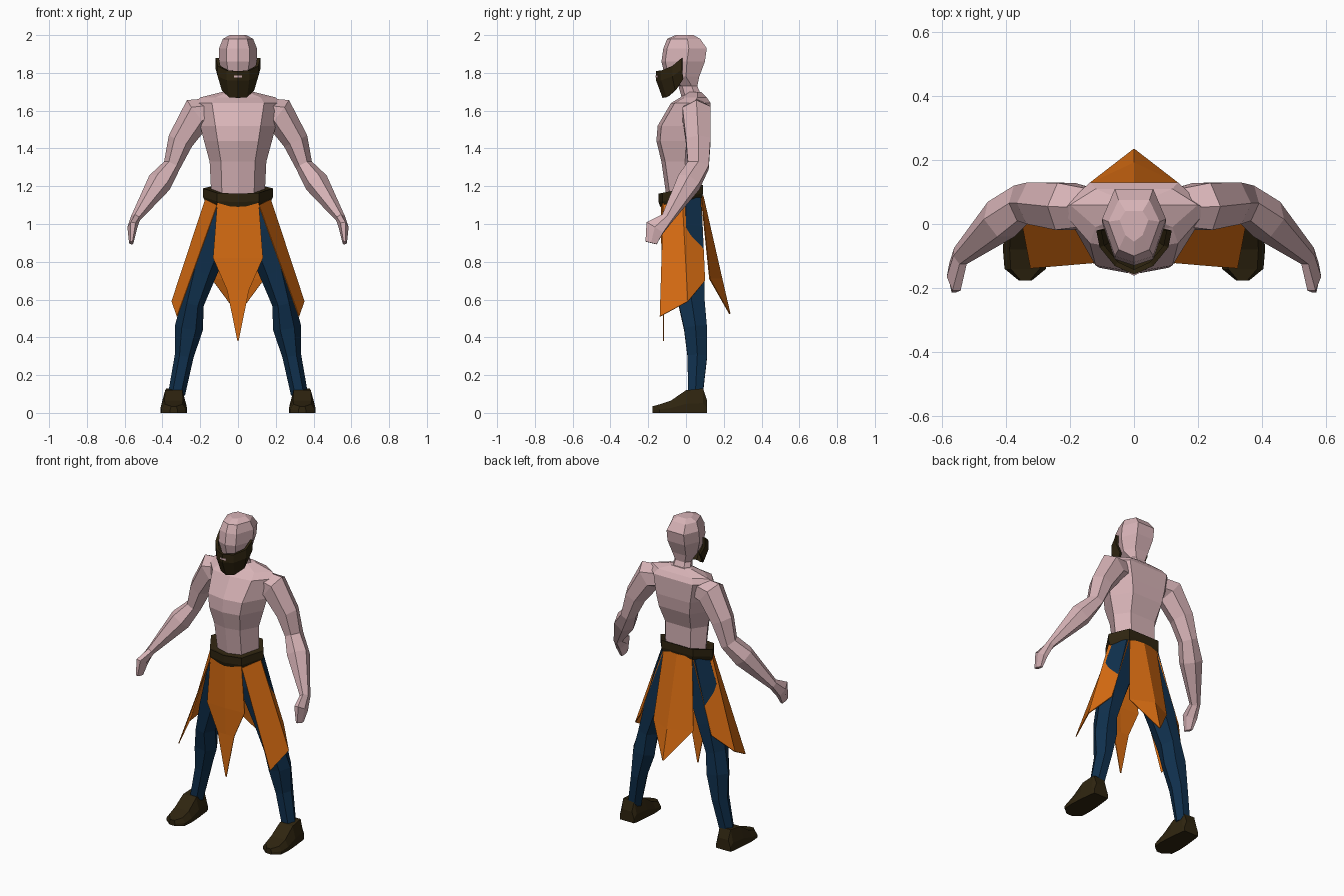
import bpy, bmesh, math
from mathutils import Vector

if "Cube" in bpy.data.objects:
    bpy.data.objects.remove(bpy.data.objects["Cube"], do_unlink=True)


def make_material(name, red, green, blue):
    material = bpy.data.materials.new(name)
    material.use_nodes = True
    color = (red, green, blue, 1)
    material.diffuse_color = color
    shader = material.node_tree.nodes["Principled BSDF"]
    shader.inputs["Base Color"].default_value = color
    return material


skin = make_material("skin", red=.68, green=.45, blue=.47)
orange = make_material("orange cloth", red=.68, green=.15, blue=.006)
navy = make_material("dark blue cloth", red=.005, green=.03, blue=.075)
brown = make_material("dark brown", red=.028, green=.018, blue=.005)


def build(name, rows, material, closed=True, mirror=False, thickness=0):
    """Bridge rows of points; closed rows become a capped tube."""
    bm = bmesh.new()
    rings = [[bm.verts.new(point) for point in row] for row in rows]
    count = len(rings[0])
    for lower, upper in zip(rings, rings[1:]):
        for i in range(count if closed else count - 1):
            j = (i + 1) % count
            bm.faces.new((lower[i], lower[j], upper[j], upper[i]))
    if closed:
        bm.faces.new(rings[0])
        bm.faces.new(rings[-1])
    bmesh.ops.recalc_face_normals(bm, faces=bm.faces)
    mesh = bpy.data.meshes.new(name)
    bm.to_mesh(mesh)
    bm.free()
    mesh.materials.append(material)
    part = bpy.data.objects.new(name, mesh)
    bpy.context.collection.objects.link(part)
    if mirror:
        part.modifiers.new("Mirror", "MIRROR")
    if thickness:
        solidify = part.modifiers.new("Solidify", "SOLIDIFY")
        solidify.thickness = thickness
        solidify.offset = 0


def section(z, width, front, back):
    """Symmetric eight-sided body section, pointed at the front and flat behind."""
    side = (front + back) / 2 + .02
    half = [(width * .6, front + .02), (width, side), (width * .6, back)]
    other = [(-x, y) for x, y in reversed(half)]
    outline = [(0, front), *half, (0, back), *other]
    return [(x, y, z) for x, y in outline]


def build_limb(name, material, joints, sides=6):
    """Sweep a six-sided tube through joints, square to the path."""
    centers = [Vector(center) for center, width, depth in joints]
    rows = []
    for i, (center, width, depth) in enumerate(joints):
        before = centers[max(i - 1, 0)]
        after = centers[min(i + 1, len(centers) - 1)]
        along = (after - before).normalized()
        across = Vector((-along.z, 0, along.x)).normalized()
        deep = across.cross(along)
        row = []
        for step in range(sides):
            angle = math.tau * step / sides
            offset = across * width * math.cos(angle) + deep * depth * math.sin(angle)
            row.append(centers[i] + offset)
        rows.append(row)
    build(name, rows, material, mirror=True)


# Torso, from the waist to the base of the neck
build("torso", [
    section(z=1.12, width=.14, front=-.1, back=.08),
    section(z=1.33, width=.15, front=-.13, back=.08),
    section(z=1.44, width=.18, front=-.157, back=.12),
    section(z=1.52, width=.2, front=-.15, back=.13),
    section(z=1.64, width=.23, front=-.08, back=.13),
    section(z=1.67, width=.2, front=-.03, back=.11),
    section(z=1.7, width=.08, front=0, back=.08),
], skin)

# Neck and bald head
build("head", [
    section(z=1.66, width=.07, front=-.02, back=.09),
    section(z=1.73, width=.055, front=-.04, back=.06),
    section(z=1.78, width=.08, front=-.11, back=.07),
    section(z=1.86, width=.1, front=-.13, back=.1),
    section(z=1.93, width=.1, front=-.12, back=.11),
    section(z=1.98, width=.08, front=-.1, back=.075),
    section(z=2, width=.045, front=-.055, back=.04),
], skin)

# Beard wrapping the jaw from ear to chin
jaw = [(.11, -.02), (.1, -.07), (.055, -.125), (0, -.15)]


def beard_row(ear, chin, scale):
    rise = ear - chin
    row = []
    for x, y in jaw:
        blend = (y - jaw[-1][1]) / (jaw[0][1] - jaw[-1][1])
        row.append((x * scale, y * scale, chin + rise * blend ** 2))
    return row


build("beard", [
    beard_row(ear=1.88, chin=1.81, scale=1),
    beard_row(ear=1.82, chin=1.76, scale=1),
    beard_row(ear=1.77, chin=1.67, scale=.78),
], brown, closed=False, mirror=True, thickness=.016)

# Mouth showing through the beard
build("mouth", [[(x, -.16 + x / 2, z) for x in (0, .02)] for z in (1.775, 1.785)],
      skin, closed=False, mirror=True, thickness=.004)

# Arms: centre, half width and half depth at each joint
build_limb("arms", skin, [
    ((.1, .05, 1.6), .07, .06),
    ((.215, .055, 1.585), .09, .085),
    ((.305, .065, 1.44), .068, .075),
    ((.35, .065, 1.31), .046, .065),
    ((.415, .015, 1.22), .066, .07),
    ((.543, -.1, 1.03), .026, .035),
    ((.56, -.165, .98), .026, .06),
    ((.565, -.185, .9), .012, .035),
])

# Trouser legs, from hip to ankle
build_limb("legs", navy, [
    ((.08, 0, 1.13), .08, .09),
    ((.115, 0, .97), .1, .1),
    ((.19, .02, .75), .08, .09),
    ((.24, .03, .58), .06, .08),
    ((.26, .05, .45), .075, .07),
    ((.285, .06, .3), .05, .06),
    ((.325, .05, .1), .045, .045),
])


# Boots, lofted from toe to heel
def boot_slice(y, width, height, center=.34):
    half = [(width, 0), (width, height * .4), (width * .7, height)]
    left = [(-x, z) for x, z in reversed(half)]
    return [(center + x, y, z) for x, z in half + left]


build("boots", [
    boot_slice(y=-.177, width=.02, height=.035),
    boot_slice(y=-.14, width=.065, height=.045),
    boot_slice(y=-.08, width=.07, height=.065),
    boot_slice(y=0, width=.065, height=.12),
    boot_slice(y=.09, width=.055, height=.13),
    boot_slice(y=.11, width=.05, height=.07),
], brown, mirror=True)


# Belt, tilted down toward the front
def belt_row(z, scale):
    outline = section(z, width=.185, front=-.145, back=.09)
    return [(x * scale, y * scale, z + y / 5) for x, y, z in outline]


build("belt", [
    belt_row(z=1.12, scale=.94),
    belt_row(z=1.145, scale=1),
    belt_row(z=1.19, scale=1),
    belt_row(z=1.185, scale=.85),
], brown)


# Hanging cloth flaps, each with a middle ridge and a pointed end
def flap_row(z, width, ridge, edge):
    return [(0, ridge, z), (width, edge, z)]


cloth = dict(material=orange, closed=False, mirror=True, thickness=.005)
build("front_flap", [
    flap_row(z=1.11, width=.11, ridge=-.13, edge=-.12),
    flap_row(z=.82, width=.132, ridge=-.128, edge=-.12),
    flap_row(z=.65, width=.058, ridge=-.12, edge=-.12),
    flap_row(z=.38, width=.003, ridge=-.12, edge=-.12),
], **cloth)
build("back_flap", [
    flap_row(z=1.15, width=.1, ridge=.09, edge=.08),
    flap_row(z=.71, width=.14, ridge=.19, edge=.125),
    flap_row(z=.525, width=.004, ridge=.233, edge=.23),
], **cloth)
build("side_flaps", [
    [(.11, -.12, 1.1), (.172, -.02, 1.13), (.1, .08, 1.15)],
    [(.322, -.138, .51), (.35, .01, .59), (.25, .1, .7)],
], **cloth)
